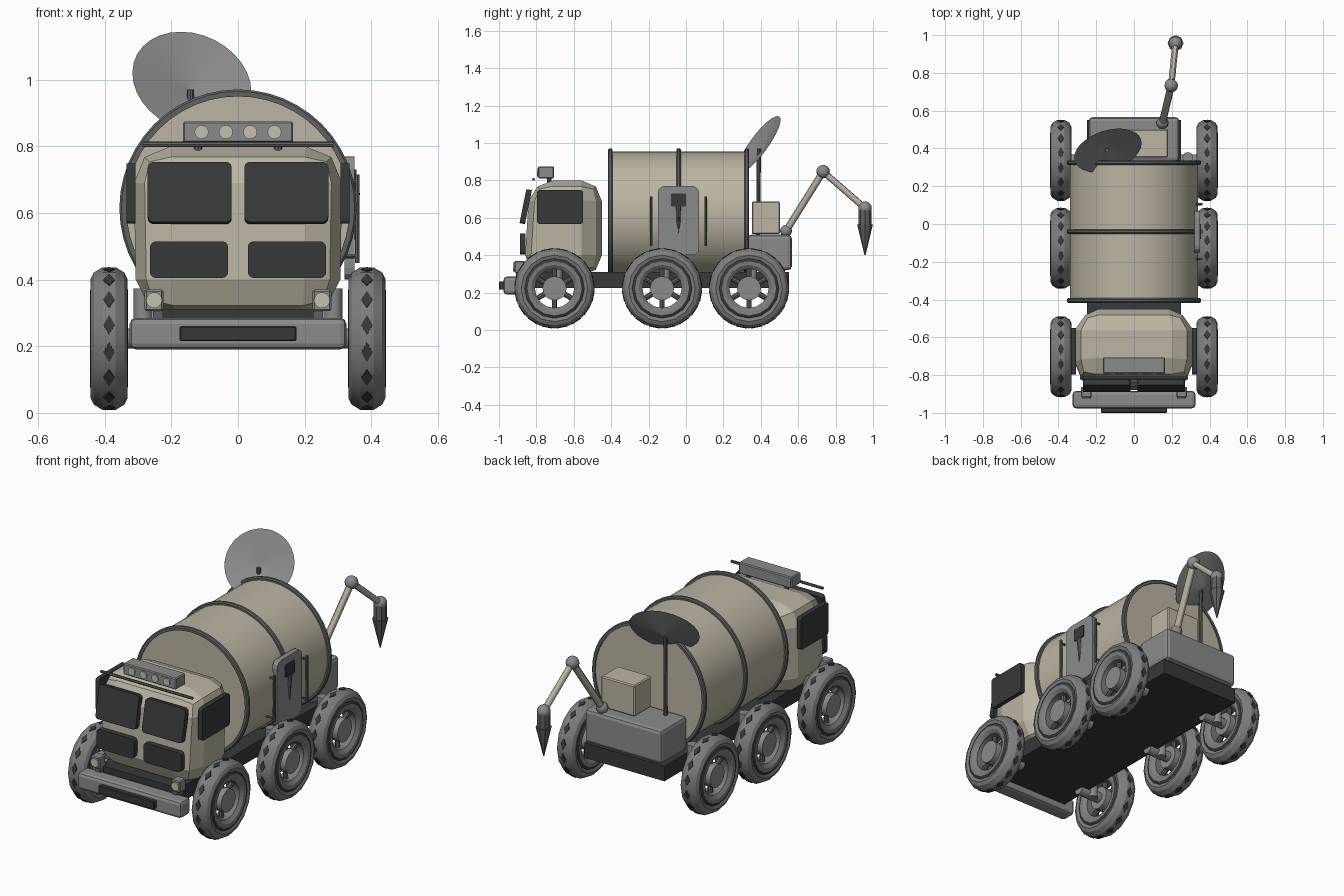
import bpy, bmesh, math
from mathutils import Vector, Matrix

if "Cube" in bpy.data.objects:
    bpy.data.objects.remove(bpy.data.objects["Cube"], do_unlink=True)


def material(name, r, g, b):
    m = bpy.data.materials.new(name)
    m.use_nodes = True
    m.diffuse_color = (r, g, b, 1)
    m.node_tree.nodes["Principled BSDF"].inputs["Base Color"].default_value = (r, g, b, 1)
    return m


BEIGE = material("beige_paint", .50, .46, .36)
GREY = material("grey_metal", .26, .26, .26)
TYRE = material("tyre_grey", .21, .21, .21)
STEEL = material("dark_steel", .12, .12, .12)
DARK = material("near_black", .04, .04, .04)
LAMP = material("lamp_cream", .56, .54, .40)
smooth = []


def finish(name, bm, mats, soft=True):
    bmesh.ops.recalc_face_normals(bm, faces=bm.faces)
    me = bpy.data.meshes.new(name)
    bm.to_mesh(me)
    bm.free()
    for m in mats:
        me.materials.append(m)
    ob = bpy.data.objects.new(name, me)
    bpy.context.collection.objects.link(ob)
    if soft:
        smooth.append(ob)
    return ob


def box(name, centre, size, mat, bevel=0, segs=2, tilt=0):
    bm = bmesh.new()
    bmesh.ops.create_cube(bm, size=1)
    bmesh.ops.scale(bm, vec=size, verts=bm.verts)
    if bevel:
        bmesh.ops.bevel(bm, geom=bm.edges[:], offset=bevel, segments=segs, profile=.5, affect='EDGES')
    bmesh.ops.transform(bm, matrix=Matrix.Translation(centre) @ Matrix.Rotation(tilt, 4, 'X'), verts=bm.verts)
    return finish(name, bm, [mat], False)


def panel(name, centre, size, mat, axis, corner, tilt=0):
    """Thin plate whose corners are rounded around the given axis."""
    bm = bmesh.new()
    bmesh.ops.create_cube(bm, size=1)
    bmesh.ops.scale(bm, vec=size, verts=bm.verts)
    edges = [e for e in bm.edges if abs((e.verts[0].co - e.verts[1].co)[axis]) > 1e-4]
    bmesh.ops.bevel(bm, geom=edges, offset=corner, segments=3, profile=.5, affect='EDGES')
    bmesh.ops.transform(bm, matrix=Matrix.Translation(centre) @ Matrix.Rotation(tilt, 4, 'X'), verts=bm.verts)
    return finish(name, bm, [mat], False)


def rod(name, a, b, r, mat, r2=None, segs=16):
    a, b = Vector(a), Vector(b)
    bm = bmesh.new()
    bmesh.ops.create_cone(bm, cap_ends=True, segments=segs, radius1=r, radius2=r if r2 is None else r2,
                          depth=(b - a).length)
    turn = (b - a).to_track_quat('Z', 'Y').to_matrix().to_4x4()
    bmesh.ops.transform(bm, matrix=Matrix.Translation((a + b) / 2) @ turn, verts=bm.verts)
    return finish(name, bm, [mat])


def ball(name, centre, r, mat):
    bm = bmesh.new()
    bmesh.ops.create_uvsphere(bm, u_segments=12, v_segments=8, radius=r)
    bmesh.ops.translate(bm, vec=centre, verts=bm.verts)
    return finish(name, bm, [mat])


def lathe(name, profile, segs, axis, centre, mats, rule=lambda i: 0):
    """Spin a closed (along, radius) profile around the x or y axis."""
    bm = bmesh.new()
    rings = []
    for s in range(segs):
        t = 2 * math.pi * s / segs
        c, d = math.cos(t), math.sin(t)
        rings.append([bm.verts.new((u, r * c, r * d) if axis == 'X' else (r * c, u, r * d)) for u, r in profile])
    n = len(profile)
    for s in range(segs):
        p, q = rings[s], rings[(s + 1) % segs]
        for i in range(n):
            j = (i + 1) % n
            bm.faces.new((p[i], p[j], q[j], q[i])).material_index = rule(i)
    bmesh.ops.translate(bm, vec=centre, verts=bm.verts)
    return finish(name, bm, mats)


# Chassis, bumper and rear deck
box("chassis", (0, -.165, .268), (.5, 1.43, .085), DARK)
box("bumper", (0, -.93, .238), (.65, .092, .095), GREY, .018)
box("bumper_grille", (0, -.985, .238), (.35, .03, .045), DARK, .004, 1)
box("rear_deck", (0, .448, .415), (.48, .235, .19), GREY, .02)
box("deck_crate", (.075, .427, .60), (.21, .15, .175), BEIGE, .006, 1)

# Tank with hoops
rod("tank", (0, -.41, .615), (0, .33, .615), .34, BEIGE, segs=48)
for k, y in enumerate((-.405, -.04, .325)):
    lathe(f"tank_hoop_{k}", [(-.012, .335), (-.012, .35), (-.006, .356), (.006, .356), (.012, .35), (.012, .335)],
          48, 'Y', (0, y, .615), [STEEL])

# Side hatch with handrails
panel("hatch", (.335, -.04, .585), (.03, .22, .37), GREY, 0, .035)
panel("hatch_window", (.352, -.04, .695), (.008, .08, .07), DARK, 0, .006)
rod("hatch_lever", (.352, -.04, .66), (.352, -.04, .52), .014, STEEL, .002, 8)
for k, y in enumerate((-.185, .105)):
    rod(f"handrail_{k}", (.358, y, .45), (.358, y, .715), .007, STEEL, segs=8)
    for z in (.47, .695):
        rod(f"handrail_post_{k}", (.3, y, z), (.358, y, z), .006, STEEL, segs=8)

# Cab: faceted box leaning back at the top front
cab = box("cab", (0, -.655, .545), (.625, .41, .51), BEIGE, .11, 2)
for v in cab.data.vertices:
    if v.co.y < -.7 and v.co.z > .6:
        v.co.y += (v.co.z - .6) * .2
    if v.co.z < .45:
        v.co.x *= 1 - (.45 - v.co.z) * .35
    if v.co.y > -.5:
        v.co.x *= .92

# Windows, side glass and headlights, mirrored
for side, s in (("left", 1), ("right", -1)):
    panel(f"windscreen_{side}", (s * .145, -.857, .66), (.252, .03, .185), DARK, 1, .018, -.2)
    panel(f"lower_window_{side}", (s * .147, -.872, .46), (.235, .03, .11), DARK, 1, .018)
    panel(f"side_window_{side}", (s * .321, -.673, .658), (.026, .245, .18), DARK, 0, .012)
    box(f"headlight_box_{side}", (s * .252, -.89, .338), (.056, .055, .064), GREY, .005, 1)
    rod(f"headlight_{side}", (s * .252, -.9, .338), (s * .252, -.924, .338), .024, LAMP)
    box(f"bumper_bracket_{side}", (s * .24, -.88, .295), (.03, .06, .05), STEEL)

# Roof lights
box("light_bar", (0, -.748, .843), (.33, .085, .064), GREY, .005, 1)
rod("roof_rail", (-.287, -.815, .806), (.287, -.815, .806), .008, STEEL, segs=8)
for k in range(4):
    x = (k - 1.5) * .073
    rod(f"roof_lamp_{k}", (x, -.78, .843), (x, -.797, .843), .021, LAMP)
for x in (-.12, .12):
    rod("light_bar_post", (x, -.73, .77), (x, -.73, .82), .012, STEEL, segs=8)

# Wheels
TYRE_PROFILE = [(-.04, .105), (-.055, .125), (-.057, .145), (-.05, .16), (-.056, .178), (-.046, .198), (-.02, .214)]
TYRE_PROFILE += [(-u, r) for u, r in reversed(TYRE_PROFILE)]
LUGS = 16


def wheel(tag, x, y, z):
    s = 1 if x > 0 else -1
    lathe(f"tyre_{tag}", TYRE_PROFILE, LUGS, 'X', (x, y, z), [TYRE, DARK],
          lambda i: 1 if i in (2, 10) else 0)
    # Diamond tread marks in one mesh
    bm = bmesh.new()
    for k in range(LUGS):
        turn = Matrix.Rotation(2 * math.pi * (k + .5) / LUGS, 4, 'X')
        m = Matrix.Translation((x, y, z)) @ turn @ Matrix.Translation((0, 0, .21))
        bmesh.ops.create_cone(bm, cap_ends=True, segments=4, radius1=1, radius2=1, depth=1,
                              matrix=m @ Matrix.Diagonal((.017, .03, .007, 1)))
    finish(f"tread_marks_{tag}", bm, [DARK], False)
    rod(f"hub_{tag}", (x - s * .045, y, z), (x + s * .045, y, z), .064, GREY, segs=20)
    rod(f"axle_{tag}", (s * .2, y, z), (x, y, z), .03, GREY)
    rod(f"strut_{tag}", (s * .285, y + .015, z - .03), (s * .285, y + .015, z + .15), .028, GREY)
    for k in range(6):
        t = math.pi * (k + .5) / 3
        d = Vector((0, math.cos(t), math.sin(t)))
        c = Vector((x, y, z))
        rod(f"spoke_{tag}_{k}", c + d * .05, c + d * .115, .014, STEEL, segs=8)


for row, y in (("front", -.703), ("middle", -.128), ("rear", .337)):
    for side, s in (("left", 1), ("right", -1)):
        wheel(f"{row}_{side}", s * .387, y, .223)

# Dish on a mast
bm = bmesh.new()
bmesh.ops.create_cone(bm, cap_ends=False, segments=32, radius1=0, radius2=.185, depth=.035)
bmesh.ops.remove_doubles(bm, verts=bm.verts, dist=.0005)
aim = Vector((.26, -.78, .57)).to_track_quat('Z', 'Y').to_matrix().to_4x4()
bmesh.ops.transform(bm, matrix=Matrix.Translation((-.143, .403, .982)) @ aim, verts=bm.verts)
finish("dish", bm, [GREY], False)
rod("dish_mast", (-.143, .385, .5), (-.143, .39, .97), .011, STEEL, segs=10)

# Jointed arm with a pointed tool
base, elbow, wrist = (.15, .535, .53), (.197, .733, .847), (.22, .957, .652)
rod("lower_arm", base, elbow, .019, BEIGE, segs=12)
rod("upper_arm", elbow, wrist, .017, BEIGE, segs=12)
ball("arm_base_joint", base, .032, GREY)
ball("arm_elbow", elbow, .036, GREY)
ball("arm_wrist", wrist, .036, GREY)
wx, wy, wz = wrist
rod("tool_holder", (wx, wy, wz), (wx, wy, .56), .034, STEEL, segs=8)
rod("tool_tip", (wx, wy, .565), (wx, wy, .4), .042, STEEL, .003, 8)

# Soft shading on the round parts
bpy.ops.object.select_all(action='DESELECT')
for ob in smooth:
    ob.select_set(True)
bpy.context.view_layer.objects.active = smooth[0]
bpy.ops.object.shade_smooth_by_angle()
